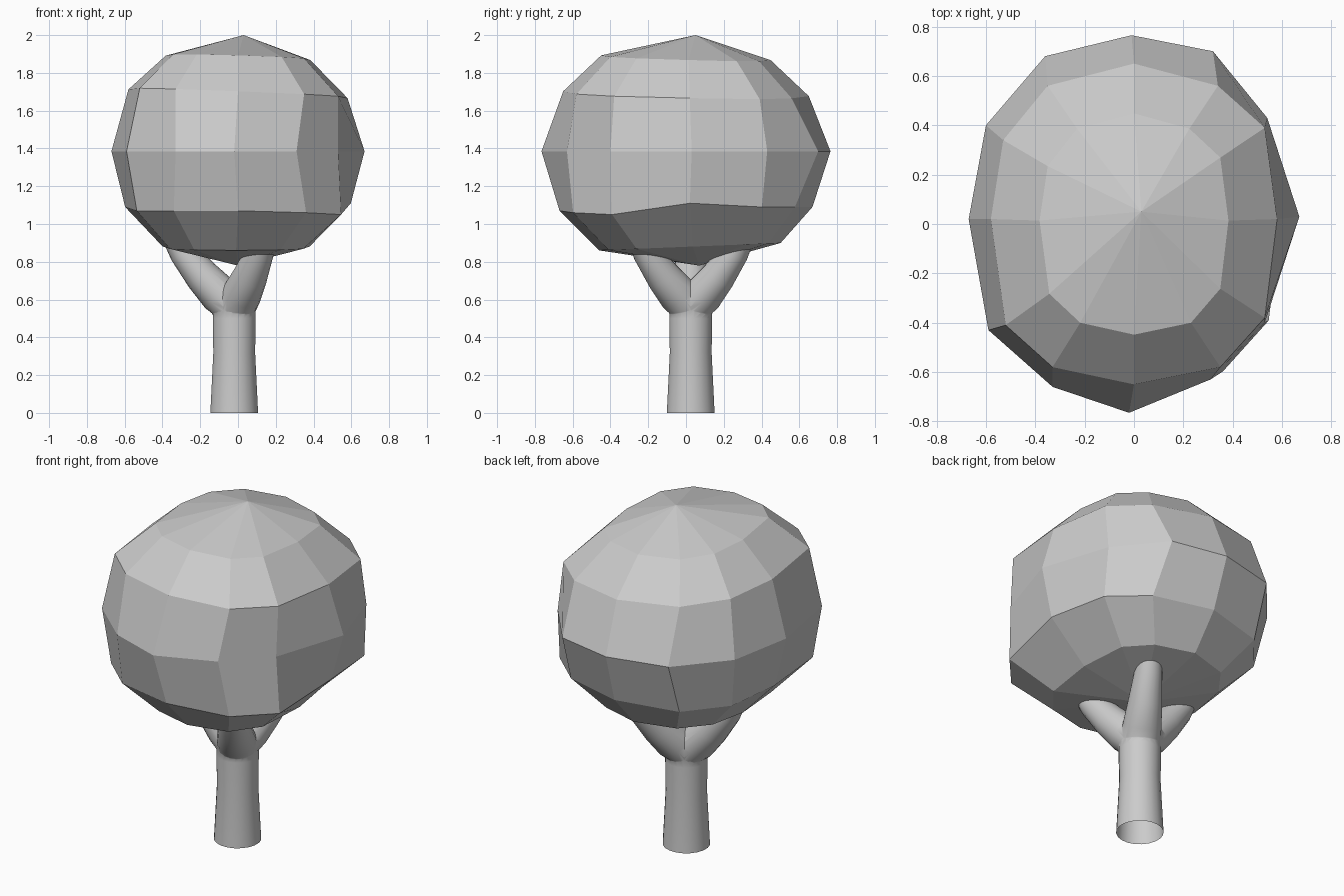
import bpy, bmesh
from math import cos, sin, radians, tau
from mathutils import Vector

if "Cube" in bpy.data.objects:
    bpy.data.objects.remove(bpy.data.objects["Cube"])


def new_object(name, bm):
    bmesh.ops.recalc_face_normals(bm, faces=bm.faces)
    mesh = bpy.data.meshes.new(name)
    bm.to_mesh(mesh)
    bm.free()
    obj = bpy.data.objects.new(name, mesh)
    bpy.context.collection.objects.link(obj)
    return obj


def bridge(bm, a, b):
    n = len(a)
    for i in range(n):
        j = (i + 1) % n
        bm.faces.new((a[i], a[j], b[j], b[i]))


# Closed round limb: stations are (outward, height, radius, tilt) in one vertical plane
def limb(name, stations, heading, sides=20):
    bm = bmesh.new()
    out = Vector((cos(heading), sin(heading), 0))
    side = Vector((-sin(heading), cos(heading), 0))
    rings = []
    for r, z, radius, tilt in stations:
        t = radians(tilt)
        across = out * cos(t) - Vector((0, 0, sin(t)))
        centre = Vector((-0.02, 0.025, z)) + out * r
        rings.append([bm.verts.new(centre + (across * cos(tau * i / sides)
                      + side * sin(tau * i / sides)) * radius) for i in range(sides)])
    for a, b in zip(rings, rings[1:]):
        bridge(bm, a, b)
    bm.faces.new(rings[0])
    bm.faces.new(rings[-1])
    return new_object(name, bm)


# Trunk joined with three evenly spread branches
trunk = limb("trunk", [(0, 0, .128, 0), (0, .32, .112, 0), (0, .5, .115, 0),
                       (0, .56, .114, 0)], radians(9))
bpy.context.view_layer.objects.active = trunk
for angle in (60, 180, 300):
    branch = limb("branch", [(0, .45, .08, 0), (.012, .555, .109, 15), (.07, .62, .106, 38),
                             (.17, .725, .092, 42), (.27, .85, .075, 35),
                             (.32, .94, .065, 25)], radians(angle))
    mod = trunk.modifiers.new("join", 'BOOLEAN')
    mod.operation, mod.solver, mod.object = 'UNION', 'EXACT', branch
    bpy.ops.object.modifier_apply(modifier=mod.name)
    bpy.data.objects.remove(branch)

# Open the trunk foot
bm = bmesh.new()
bm.from_mesh(trunk.data)
foot = [f for f in bm.faces if all(v.co.z < 0.001 for v in f.verts)]
bmesh.ops.delete(bm, geom=foot, context='FACES')
bm.to_mesh(trunk.data)
bm.free()
trunk.select_set(True)
bpy.ops.object.shade_smooth_by_angle(angle=radians(50))

# Leaf crown: faceted, slightly irregular rings between two tips
upper = [(.58, .02), (.53, .39), (.34, .56), (0, .65), (-.35, .56), (-.53, .34),
         (-.58, .02), (-.52, -.41), (-.33, -.58), (0, -.65), (.35, -.58), (.53, -.38)]
middle = [(.67, .03), (.54, .43), (.32, .70), (-.01, .765), (-.36, .68), (-.60, .40),
          (-.67, .02), (-.59, -.43), (-.33, -.66), (-.02, -.765), (.31, -.63), (.53, -.40)]
low_z = [1.11, 1.09, 1.09, 1.09, 1.08, 1.08, 1.09, 1.07, 1.07, 1.07, 1.06, 1.05]
bm = bmesh.new()
rings = [
    [bm.verts.new((x * .66, y * .69, 1.88 - .02 * x - .02 * y)) for x, y in upper],
    [bm.verts.new((x, y, 1.69 - .04 * x - .02 * y)) for x, y in upper],
    [bm.verts.new((x, y, 1.385)) for x, y in middle],
    [bm.verts.new((x * 1.03, y * 1.03, z)) for (x, y), z in zip(upper, low_z)],
    [bm.verts.new((x * .67 - .01, y * .74 + .02, .88 + .03 * y)) for x, y in upper]]
for a, b in zip(rings, rings[1:]):
    bridge(bm, a, b)
for tip, ring in (((.03, .05, 2.0), rings[0]), ((0, .07, .78), rings[-1])):
    point = bm.verts.new(tip)
    for i in range(12):
        bm.faces.new((point, ring[i], ring[(i + 1) % 12]))
new_object("leaf_crown", bm)
